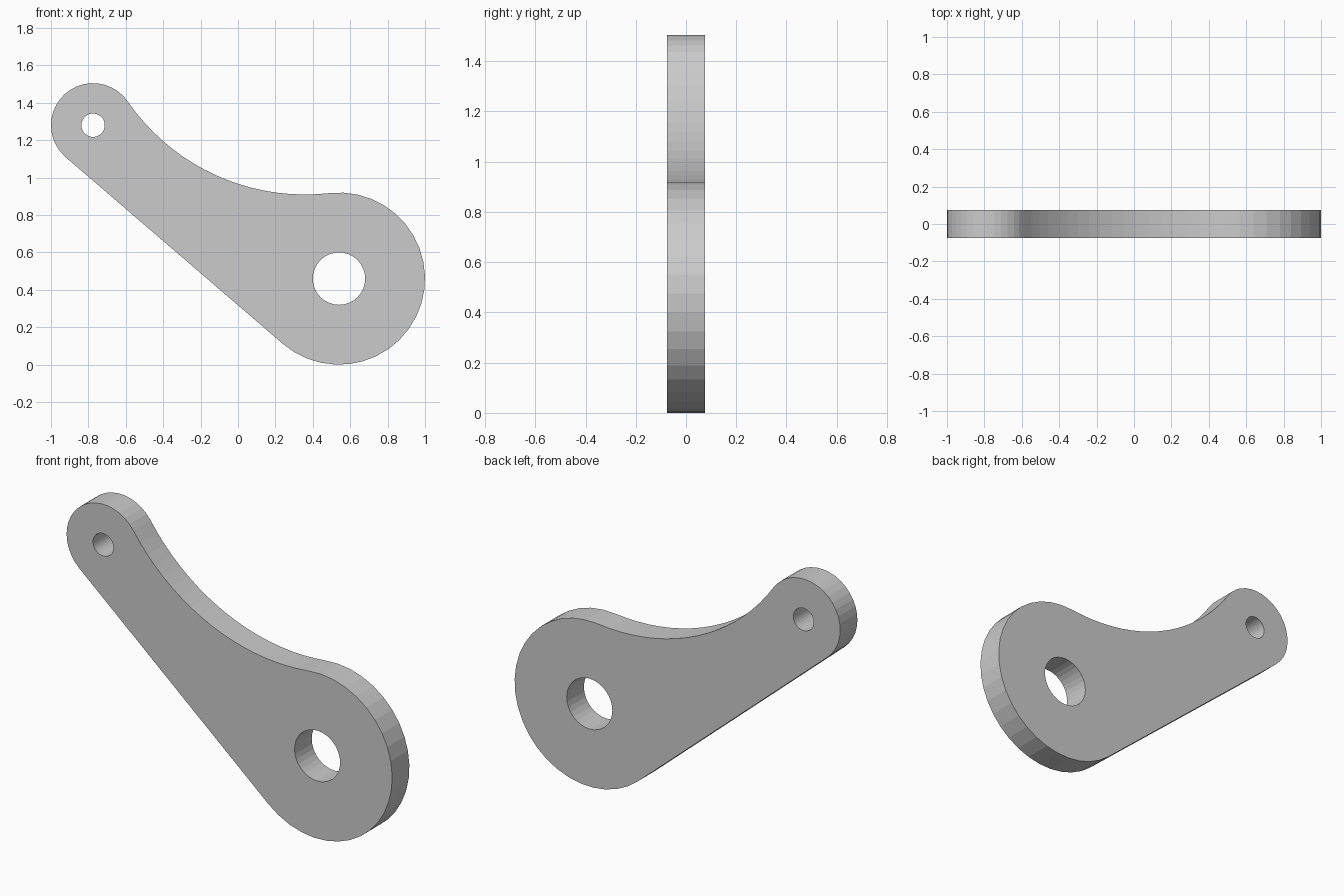
import bpy, bmesh
from math import pi, radians, asin, sqrt, atan2
from mathutils import Vector, Matrix

if "Cube" in bpy.data.objects:
    bpy.data.objects.remove(bpy.data.objects["Cube"])

BIG, R_BIG = Vector((0.54, 0.46)), 0.46
SMALL, R_SMALL = Vector((-0.775, 1.28)), 0.225
R_FILLET, HALF_THICK = 1.15, 0.0755


def arc(c, r, a0, a1, n):
    """n + 1 points on an arc from angle a0 to a1."""
    pts = []
    for i in range(n + 1):
        v = Vector((r, 0))
        v.rotate(Matrix.Rotation(a0 + (a1 - a0) * i / n, 2))
        pts.append(c + v)
    return pts


def angle(v):
    return atan2(v.y, v.x)


# Straight lower edge: outer tangent of the two round ends
axis = BIG - SMALL
d = axis.length
low = angle(axis) - asin((R_BIG - R_SMALL) / d) - pi / 2

# Concave upper edge: arc tangent to both round ends
ds, db = R_SMALL + R_FILLET, R_BIG + R_FILLET
a = (ds**2 - db**2 + d**2) / (2 * d)
u = axis / d
fillet = SMALL + u * a + Vector((-u.y, u.x)) * sqrt(ds**2 - a**2)
up_big, up_small = angle(fillet - BIG), angle(fillet - SMALL)

# Outline, counter-clockwise from the lower edge
outline = arc(BIG, R_BIG, low, up_big, 24)
outline += arc(fillet, R_FILLET, up_big - pi, up_small - pi, 18)[1:-1]
outline += arc(SMALL, R_SMALL, up_small, low + 2 * pi, 20)
loops = [outline,
         arc(BIG, 0.14, 0, 2 * pi, 32)[:-1],
         arc(SMALL, 0.0625, 0, 2 * pi, 32)[:-1]]

# Filled, extruded profile with the two pivot holes
curve = bpy.data.curves.new("lever_profile", 'CURVE')
curve.dimensions, curve.fill_mode, curve.extrude = '2D', 'BOTH', HALF_THICK
for pts in loops:
    s = curve.splines.new('POLY')
    s.points.add(len(pts) - 1)
    for p, co in zip(s.points, pts):
        p.co = (co.x, co.y, 0, 1)
    s.use_cyclic_u = True
profile = bpy.data.objects.new("lever_profile", curve)
bpy.context.collection.objects.link(profile)
bpy.context.view_layer.update()
mesh = bpy.data.meshes.new_from_object(
    profile.evaluated_get(bpy.context.evaluated_depsgraph_get()))
bpy.data.objects.remove(profile)

# Weld the caps to the rim and stand the lever upright
bm = bmesh.new()
bm.from_mesh(mesh)
bmesh.ops.remove_doubles(bm, verts=bm.verts, dist=1e-4)
bmesh.ops.rotate(bm, verts=bm.verts, matrix=Matrix.Rotation(radians(90), 3, 'X'))
bmesh.ops.recalc_face_normals(bm, faces=bm.faces)
for f in bm.faces:
    f.smooth = False
bm.to_mesh(mesh)
bm.free()
mesh.name = "lever_arm"
lever = bpy.data.objects.new("lever_arm", mesh)
bpy.context.collection.objects.link(lever)
